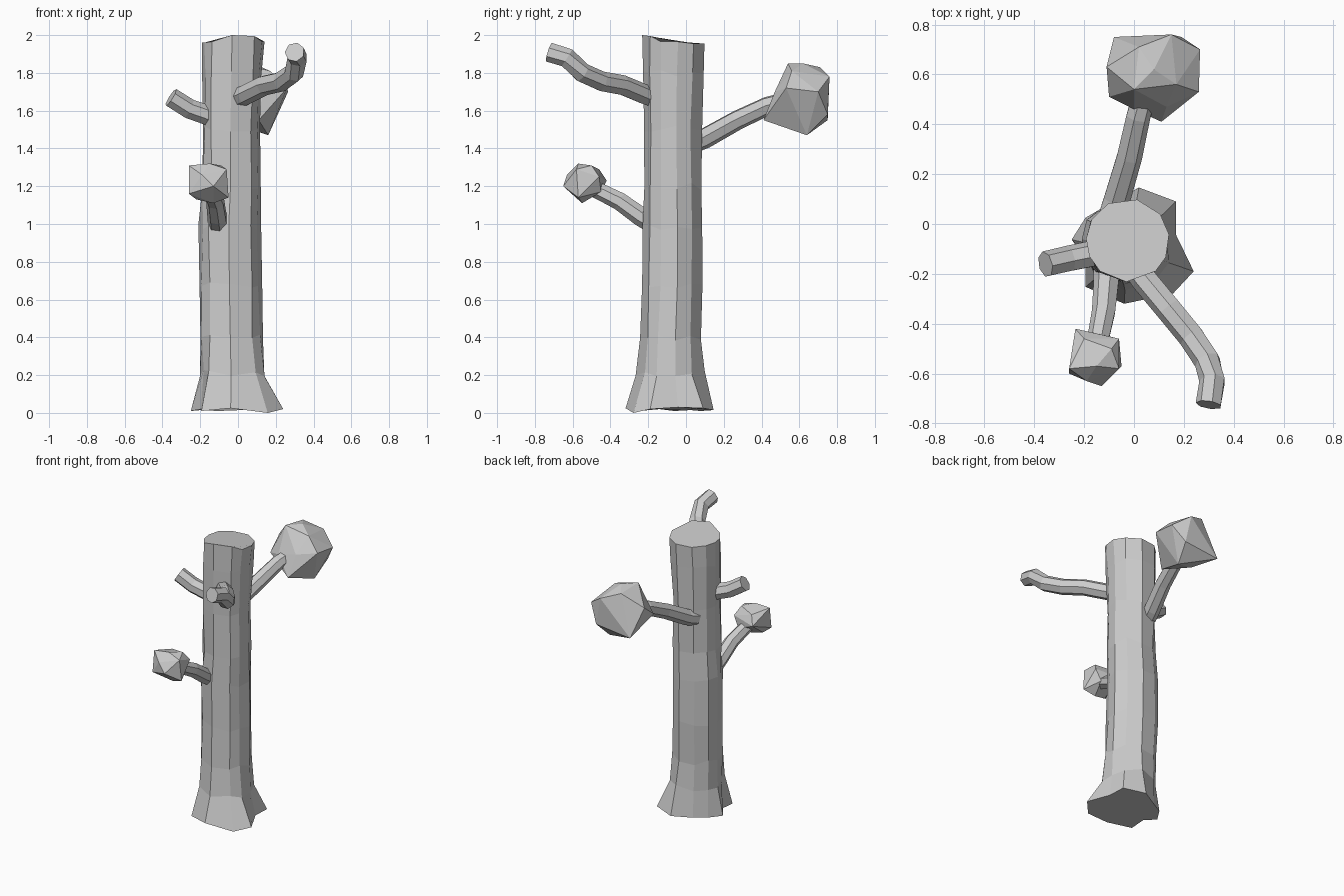
import bpy, bmesh, math, random
from mathutils import Vector

if "Cube" in bpy.data.objects:
    bpy.data.objects.remove(bpy.data.objects["Cube"])

random.seed(4)


def finish(name, bm):
    bmesh.ops.recalc_face_normals(bm, faces=bm.faces)
    mesh = bpy.data.meshes.new(name)
    bm.to_mesh(mesh)
    bm.free()
    ob = bpy.data.objects.new(name, mesh)
    bpy.context.collection.objects.link(ob)
    return ob


def loft(name, rings):
    """Skin a stack of equal-sized point rings and cap both ends."""
    bm = bmesh.new()
    loops = [[bm.verts.new(p) for p in ring] for ring in rings]
    n = len(loops[0])
    for a, b in zip(loops, loops[1:]):
        for i in range(n):
            j = (i + 1) % n
            bm.faces.new((a[i], a[j], b[j], b[i]))
    bm.faces.new(loops[0][::-1])
    bm.faces.new(loops[-1])
    return finish(name, bm)


def branch(name, path, radii, sides=7):
    pts = [Vector(p) for p in path]
    rings = []
    for k, p in enumerate(pts):
        d = (pts[min(k + 1, len(pts) - 1)] - pts[max(k - 1, 0)]).normalized()
        u = d.cross(Vector((0, 0, 1))).normalized()
        v = u.cross(d)
        r = radii[0] + (radii[1] - radii[0]) * k / (len(pts) - 1)
        rings.append([p + r * (u * math.cos(t) + v * math.sin(t))
                      for t in (2 * math.pi * i / sides for i in range(sides))])
    return loft(name, rings)


def leaf_clump(name, points):
    bm = bmesh.new()
    for p in points:
        bm.verts.new(p)
    res = bmesh.ops.convex_hull(bm, input=bm.verts)
    bmesh.ops.delete(bm, geom=[v for v in bm.verts if not v.link_faces], context='VERTS')
    return finish(name, bm)


# Trunk with flared roots and a ragged cut top
angles = [-24, 8, 39, 77, 118, 150, 178, 203, 228, 268, 312]
foot_r = [.295, .20, .255, .222, .165, .19, .22, .18, .245, .25, .28]
foot_z = [.02, .03, .025, .015, .01, .015, .01, .02, .01, .025, .0]
top_z = [1.965, 1.965, 1.955, 1.955, 1.955, 1.96, 1.96, 1.96, 1.965, 2.0, 1.995]
levels = [(.21, -.03, -.08, .173), (.4, -.035, -.08, .163), (.68, -.04, -.07, .165),
          (.98, -.043, -.068, .163), (1.2, -.035, -.07, .158),
          (1.5, -.035, -.072, .157), (1.8, -.03, -.07, .16)]


def polar(cx, cy, r, a, z):
    return (cx + r * math.cos(math.radians(a)), cy + r * math.sin(math.radians(a)), z)


rings = [[polar(-.03, -.07, r, a, z) for a, r, z in zip(angles, foot_r, foot_z)]]
for k, (z, cx, cy, r) in enumerate(levels):
    rings.append([polar(cx, cy, r + random.uniform(-.008, .008) + (.18 * (f - .2) if k == 0 else 0), a,
                        z + random.uniform(-.02, .02)) for a, f in zip(angles, foot_r)])
rings.append([polar(-.025, -.065, .167, a, z) for a, z in zip(angles, top_z)])
loft("trunk", rings)

# Branches
branch("front_right_branch", [(-.02, -.13, 1.66), (.04, -.22, 1.685), (.14, -.34, 1.735),
                              (.23, -.45, 1.755), (.295, -.55, 1.80), (.315, -.63, 1.88),
                              (.30, -.725, 1.91)], (.055, .053))
branch("left_branch", [(-.08, -.095, 1.555), (-.16, -.12, 1.575), (-.26, -.14, 1.61),
                       (-.355, -.162, 1.67)], (.055, .053))
branch("lower_front_branch", [(-.105, -.16, .995), (-.11, -.24, 1.04), (-.12, -.35, 1.12),
                              (-.14, -.45, 1.17), (-.15, -.52, 1.20)], (.056, .042))
branch("back_branch", [(-.09, .03, 1.43), (-.07, .10, 1.455), (-.02, .27, 1.55),
                       (.015, .43, 1.625), (.04, .52, 1.65)], (.058, .048))

# Faceted foliage
leaf_clump("large_leaf_clump", [
    (-.08, .75, 1.55), (.02, .71, 1.83), (.15, .76, 1.78), (.19, .75, 1.58), (.265, .70, 1.70),
    (.26, .53, 1.72), (.13, .47, 1.70), (0, .46, 1.67), (-.10, .51, 1.64), (-.11, .63, 1.73),
    (0, .54, 1.85), (.08, .62, 1.85), (.17, .56, 1.81), (.16, .64, 1.47), (.11, .41, 1.55),
    (0, .58, 1.53)])
leaf_clump("small_leaf_clump", [
    (-.235, -.42, 1.23), (-.06, -.46, 1.25), (-.05, -.57, 1.14), (-.06, -.58, 1.29),
    (-.13, -.65, 1.20), (-.19, -.63, 1.26), (-.26, -.60, 1.16), (-.26, -.58, 1.31),
    (-.15, -.57, 1.32), (-.09, -.50, 1.31), (-.20, -.46, 1.29), (-.22, -.56, 1.13),
    (-.13, -.55, 1.11), (-.10, -.45, 1.17)])
